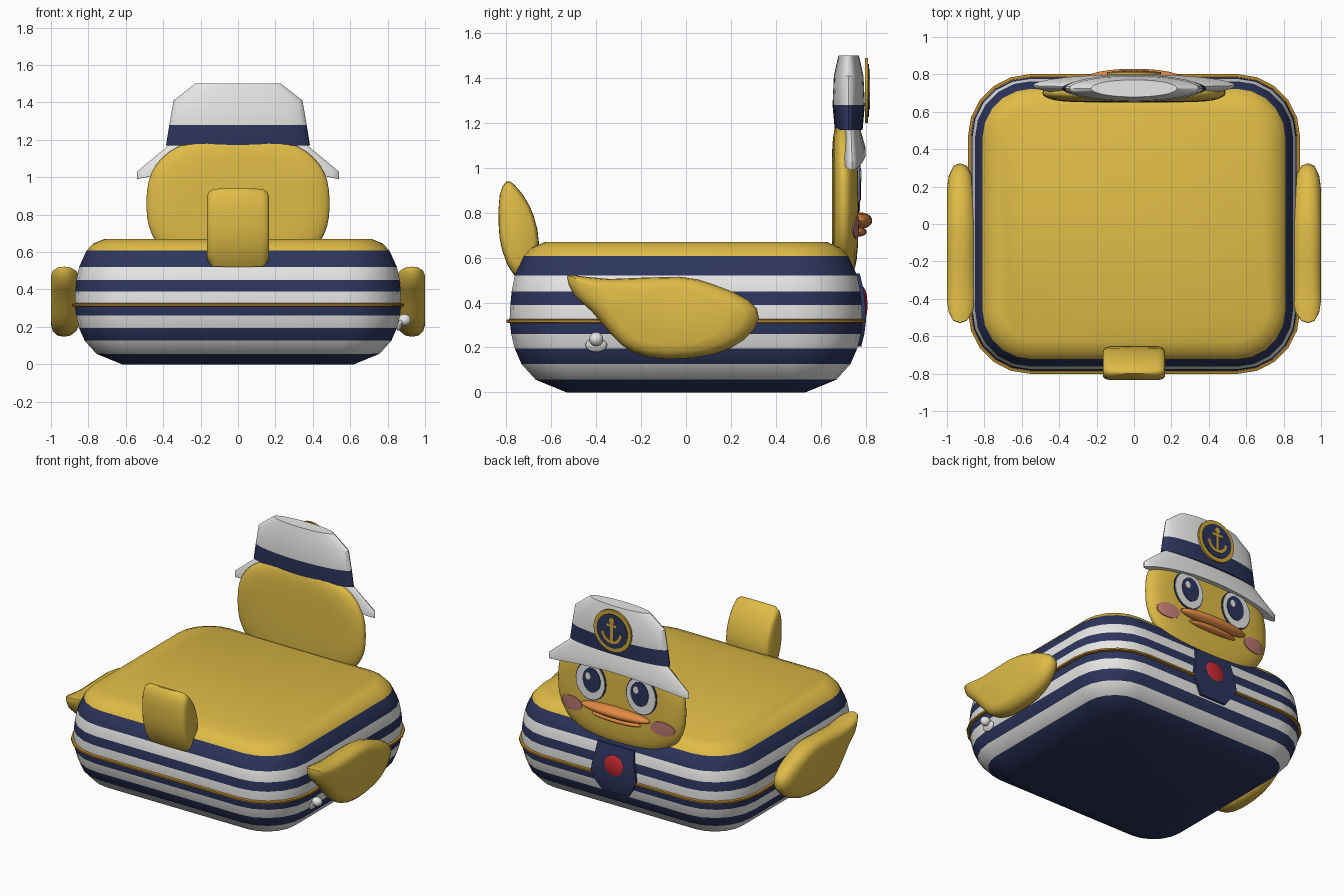
import bpy, bmesh, math
from mathutils import Vector, Matrix

if "Cube" in bpy.data.objects:
    bpy.data.objects.remove(bpy.data.objects["Cube"])


def material(name, rgb):
    m = bpy.data.materials.new(name)
    m.diffuse_color = (*rgb, 1)
    m.use_nodes = True
    m.node_tree.nodes["Principled BSDF"].inputs["Base Color"].default_value = m.diffuse_color
    return m


GOLD = material("duck yellow", (.74, .50, .062))
NAVY = material("navy", (.026, .036, .11))
WHITE = material("white", (.80, .80, .79))
TRIM = material("dark gold trim", (.45, .23, .025))
BADGE = material("badge gold", (.62, .38, .04))
ORANGE = material("bill orange", (.75, .25, .055))
RED = material("knot red", (.55, .022, .03))
PINK = material("cheek pink", (.55, .21, .18))


def finish(bm, name, mats, angle=40):
    bmesh.ops.recalc_face_normals(bm, faces=bm.faces)
    me = bpy.data.meshes.new(name)
    bm.to_mesh(me)
    bm.free()
    ob = bpy.data.objects.new(name, me)
    bpy.context.collection.objects.link(ob)
    for m in mats:
        me.materials.append(m)
    bpy.ops.object.select_all(action='DESELECT')
    ob.select_set(True)
    bpy.context.view_layer.objects.active = ob
    bpy.ops.object.shade_smooth_by_angle(angle=math.radians(angle))
    return ob


def loft(name, rings, mats, bands=None, angle=40):
    """Closed skin through rings of points; bands gives a material per band."""
    bm = bmesh.new()
    vs = [[bm.verts.new(p) for p in r] for r in rings]
    n = len(vs[0])
    bands = bands or [0] * (len(vs) - 1)
    for k, (a, b) in enumerate(zip(vs, vs[1:])):
        for i in range(n):
            j = (i + 1) % n
            bm.faces.new((a[i], a[j], b[j], b[i])).material_index = bands[k]
    bm.faces.new(vs[0]).material_index = bands[0]
    bm.faces.new(vs[-1]).material_index = bands[-1]
    return finish(bm, name, mats, angle)


def circle(n):
    return [(math.cos(2 * math.pi * i / n), math.sin(2 * math.pi * i / n)) for i in range(n)]


def ball(name, loc, size, mat, rot=0):
    bm = bmesh.new()
    bmesh.ops.create_uvsphere(bm, u_segments=24, v_segments=14, radius=1)
    bm.transform(Matrix.Translation(loc) @ Matrix.Rotation(rot, 4, 'Y') @ Matrix.Diagonal((*size, 1)))
    return finish(bm, name, [mat], 60)


# Body: rounded-rectangle rings, striped by height
PROFILE = [(0, .62), (.056, .757), (.126, .82), (.195, .85), (.26, .866), (.32, .873),
           (.388, .87), (.45, .864), (.52, .85), (.607, .81), (.645, .775), (.67, .715)]


def body_ring(z, hx):
    r, hy, pts = .32 - (.873 - hx) * .9, hx - .087, []
    for q, (sx, sy) in enumerate([(1, 1), (-1, 1), (-1, -1), (1, -1)]):
        for k in range(6):
            a = math.pi / 2 * (q + k / 5)
            pts.append((sx * (hx - r) + r * math.cos(a), sy * (hy - r) + r * math.sin(a), z))
    return pts


loft("body", [body_ring(z, h) for z, h in PROFILE], [NAVY, WHITE, GOLD],
     [0, 1, 0, 1, 0, 1, 0, 1, 0, 2, 2])
loft("seam_trim", [body_ring(z, h) for z, h in [(.307, .865), (.311, .888), (.323, .888), (.328, .865)]], [TRIM])

# Bib plate and red knot on the chest
bib = []
for z, w in [(.205, .10), (.26, .14), (.32, .175), (.388, .165), (.45, .15), (.53, .14)]:
    for (z0, h0), (z1, h1) in zip(PROFILE, PROFILE[1:]):
        if z0 <= z <= z1:
            y = h0 + (h1 - h0) * (z - z0) / (z1 - z0) - .087
    bib.append([(-w, y - .01, z), (w, y - .01, z), (w, y + .016, z), (-w, y + .016, z)])
loft("bib", bib, [NAVY])
ball("knot", (0, .785, .39), (.085, .024, .08), RED)


# Head: flattened superellipse with rounded rim
def dome(r):
    return math.sqrt(max(0, 1 - r ** 6))


def face_y(x, z):
    r = (abs(x / .49) ** 2.5 + abs((z - .86) / .36) ** 2.5) ** .4
    return .70 + .067 * dome(r)


def head_ring(r, y):
    return [(.49 * r * math.copysign(abs(c) ** .8, c), y,
             .86 + .36 * r * math.copysign(abs(s) ** .8, s)) for c, s in circle(48)]


RADII = [.3, .6, .75, .85, .92, .97, .99]
loft("head", [head_ring(r, .70 - .05 * dome(r)) for r in RADII] + [head_ring(1, .70)]
     + [head_ring(r, .70 + .067 * dome(r)) for r in reversed(RADII)], [GOLD], angle=60)


# Face details: thin plates that follow the head surface
def disc(name, cx, cz, rx, rz, surf, eps, mat, depth=.008):
    rings = []
    for s, e in [(1, eps - depth), (1, eps), (.7, eps), (.35, eps)]:
        pts = [(cx + rx * s * c, cz + rz * s * t) for c, t in circle(28)]
        rings.append([(x, surf(x, z) + e, z) for x, z in pts])
    loft(name, rings, [mat])


for side, s in (("left", -1), ("right", 1)):
    disc(side + "_eye_rim", s * .195, .93, .118, .133, face_y, .004, NAVY)
    disc(side + "_eye_white", s * .195, .93, .110, .125, face_y, .008, WHITE)
    disc(side + "_iris", s * .185, .94, .068, .085, face_y, .012, NAVY)
    disc(side + "_eye_glint", s * .185 + .025, .965, .02, .025, face_y, .015, WHITE)
    disc(side + "_cheek", s * .35, .735, .085, .05, face_y, .005, PINK)

# Bill
ball("upper_bill", (0, .775, .765), (.265, .055, .037), ORANGE)
ball("lower_bill", (0, .765, .715), (.19, .04, .022), ORANGE)


# Sailor hat: crown with band, and a drooping brim
def oval(cy, rx, ry, z, droop=0):
    return [(rx * c, cy + ry * s, z - droop * (rx * c / .54) ** 2) for c, s in circle(36)]


loft("hat", [oval(.725, *p) for p in [(.385, .062, 1.17), (.367, .072, 1.28), (.345, .066, 1.41), (.23, .046, 1.5)]],
     [NAVY, WHITE], [0, 1, 1], 30)
loft("hat_brim", [oval(.735, .36, .04, 1.18), oval(.74, .54, .06, 1.09, .06),
                  oval(.74, .54, .06, 1.05, .06), oval(.735, .44, .03, 1.05, .06)], [WHITE])

# Hat badge with anchor motif
BZ = 1.345
disc("badge_ring", 0, BZ, .145, .145, lambda x, z: .812, 0, BADGE, .014)
disc("badge_field", 0, BZ, .118, .118, lambda x, z: .816, 0, NAVY)


def bar(name, pts, w):
    """Flat strip following (x, z) points on the badge."""
    vs, rings = [Vector(p) for p in pts], []
    for i, p in enumerate(vs):
        d = (vs[min(i + 1, len(vs) - 1)] - vs[max(i - 1, 0)]).normalized()
        n = Vector((-d.y, d.x)) * w
        a, b = p + n, p - n
        rings.append([(a.x, .813, BZ + a.y), (b.x, .813, BZ + b.y), (b.x, .821, BZ + b.y), (a.x, .821, BZ + a.y)])
    loft(name, rings, [BADGE])


bar("anchor_shank", [(0, .06), (0, -.075)], .01)
bar("anchor_stock", [(-.04, .04), (.04, .04)], .009)
bar("anchor_arms", [(.07 * math.sin(a), -.005 - .07 * math.cos(a))
                    for a in [-1.5 + .3 * k for k in range(11)]], .01)
disc("anchor_eye", 0, BZ + .075, .02, .02, lambda x, z: .821, 0, BADGE)


# Wings and tail: pillow-edged side outlines stacked along x
def smooth_outline(pts):
    out = []
    for i in range(len(pts)):
        p = [Vector(pts[(i + k) % len(pts)]) for k in (-1, 0, 1, 2)]
        for t in (0, .5):
            out.append(.5 * (2 * p[1] + (p[2] - p[0]) * t + (2 * p[0] - 5 * p[1] + 4 * p[2] - p[3]) * t * t
                             + (3 * p[1] - p[0] - 3 * p[2] + p[3]) * t ** 3))
    return out


def pillow(name, outline, layers, mat):
    pts = smooth_outline(outline)
    c = sum(pts, Vector((0, 0))) / len(pts)
    loft(name, [[(x, *(c + (p - c) * s)) for p in pts] for x, s in layers], [mat], angle=50)


WING = [(-.53, .51), (-.50, .435), (-.42, .36), (-.33, .255), (-.24, .18), (-.08, .147), (.125, .17),
        (.26, .235), (.325, .33), (.28, .41), (.125, .48), (-.03, .515), (-.34, .505), (-.50, .522)]
TAIL = [(-.80, .94), (-.765, .925), (-.72, .87), (-.68, .79), (-.655, .665), (-.69, .56),
        (-.765, .52), (-.82, .635), (-.835, .75), (-.83, .88)]
for side, s in (("left", -1), ("right", 1)):
    pillow(side + "_wing", WING, [(s * x, k) for x, k in
           [(.85, .72), (.865, .86), (.895, .97), (.93, 1), (.965, .97), (.99, .86), (1.0, .7)]], GOLD)
pillow("tail", TAIL, [(-.165, .78), (-.155, .91), (-.13, .99), (0, 1), (.13, .99), (.155, .91), (.165, .78)], GOLD)

# Air valve on the right side: flange and plug
ball("valve_flange", (.865, -.40, .21), (.012, .048, .032), WHITE, .3)
ball("valve_plug", (.89, -.40, .237), (.035, .031, .031), WHITE)
